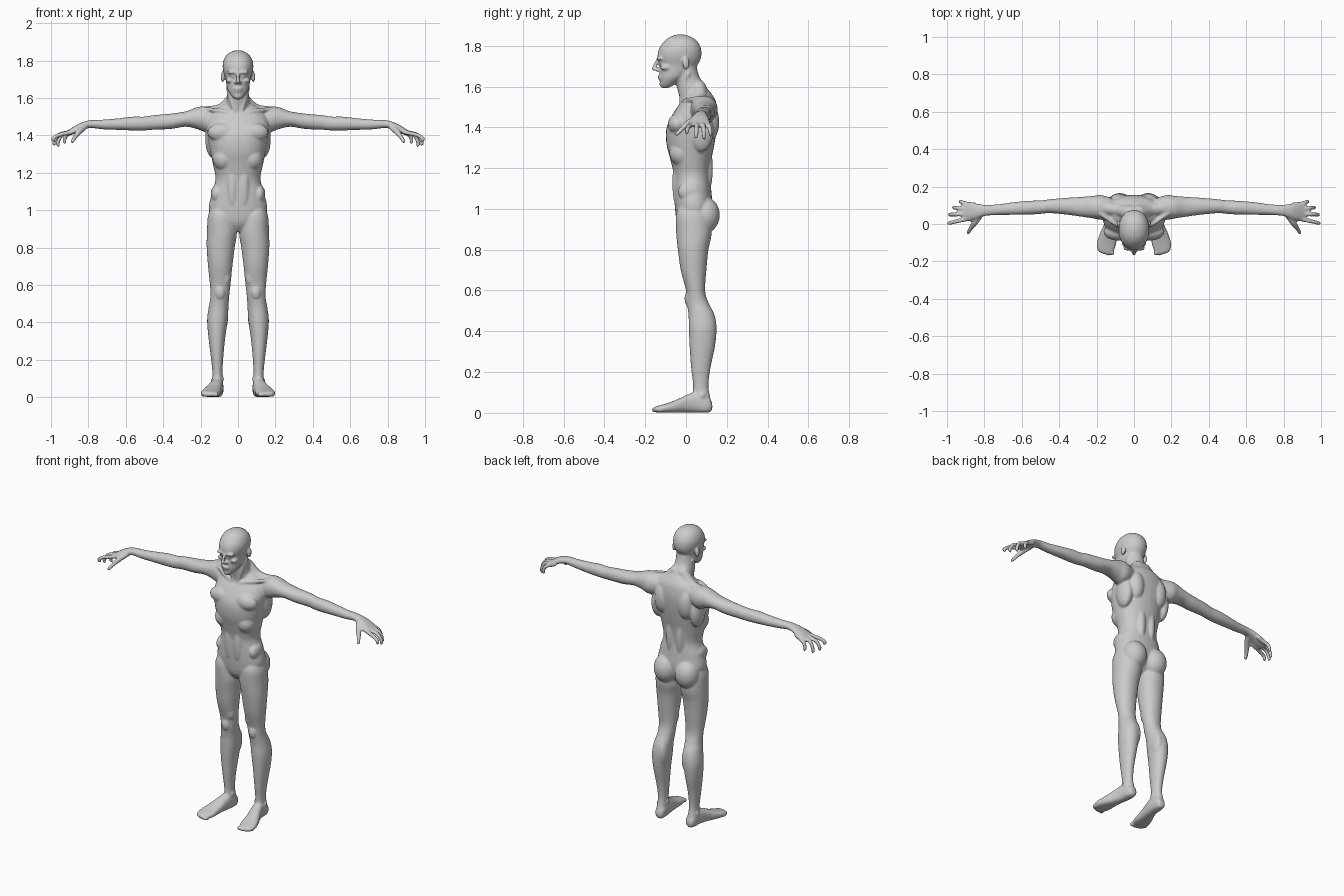
import bpy, bmesh, math
from mathutils import Vector, Matrix

bm = bmesh.new()
SIDES = (1, -1)


def spline(rows, steps=5):
    """Catmull-Rom interpolation through rows of numbers."""
    out = []
    for i in range(len(rows) - 1):
        a, b = rows[max(i - 1, 0)], rows[i]
        c, d = rows[i + 1], rows[min(i + 2, len(rows) - 1)]
        for k in range(steps):
            t = k / steps
            out.append([0.5 * (2 * q + (r - p) * t + (2 * p - 5 * q + 4 * r - s) * t * t
                               + (3 * q - p - 3 * r + s) * t ** 3)
                        for p, q, r, s in zip(a, b, c, d)])
    return out + [list(rows[-1])]


def skin(rings, n=32, power=2.2):
    """Closed surface through superellipse rings (centre, u axis, v axis)."""
    loops = []
    for c, u, v in rings:
        loop = []
        for i in range(n):
            a = 2 * math.pi * i / n
            ca, sa = math.cos(a), math.sin(a)
            loop.append(bm.verts.new(c + u * math.copysign(abs(ca) ** (2 / power), ca)
                                     + v * math.copysign(abs(sa) ** (2 / power), sa)))
        loops.append(loop)
    for p, q in zip(loops, loops[1:]):
        for i in range(n):
            j = (i + 1) % n
            bm.faces.new((p[i], p[j], q[j], q[i]))
    bm.faces.new(loops[0][::-1])
    bm.faces.new(loops[-1])


def column(rows, s=1, power=2.2):
    """Rows: z, centre x, half width, front y, back y."""
    skin([(Vector((s * x, (f + b) / 2, z)), Vector((w, 0, 0)), Vector((0, (b - f) / 2, 0)))
          for z, x, w, f, b in spline(rows)], power=power)


def tube(points, s=1):
    """Rounded tube through points x, y, z, radius."""
    pts = spline(points)
    pos = [Vector((s * p[0], p[1], p[2])) for p in pts]
    rings = []
    last = len(pos) - 1
    for i, p in enumerate(pos):
        d = (pos[min(i + 1, last)] - pos[max(i - 1, 0)]).normalized()
        q = d.to_track_quat('Z', 'Y')
        u, v, r = q @ Vector((1, 0, 0)), q @ Vector((0, 1, 0)), pts[i][3]
        ends = [(0, 1)]
        if i == 0:
            ends = [(-.95, .3), (-.7, .7), (0, 1)]
        elif i == last:
            ends = [(0, 1), (.7, .7), (.95, .3)]
        rings += [(p + d * r * o, u * r * k, v * r * k) for o, k in ends]
    skin(rings, 16, 2)


def blob(c, r, s=1):
    m = Matrix.Translation((s * c[0], c[1], c[2])) @ Matrix.Diagonal((*r, 1))
    bmesh.ops.create_uvsphere(bm, u_segments=24, v_segments=14, radius=1, matrix=m)


# torso
column([(.885, 0, .05, -.01, .07), (.93, 0, .11, -.042, .11), (1.0, 0, .155, -.054, .13),
        (1.09, 0, .141, -.058, .124), (1.165, 0, .12, -.06, .118), (1.24, 0, .133, -.076, .125),
        (1.32, 0, .15, -.096, .14), (1.40, 0, .163, -.095, .152), (1.47, 0, .165, -.062, .155),
        (1.53, 0, .135, -.02, .145), (1.565, 0, .085, -.005, .125), (1.59, 0, .05, .01, .105)])
# neck
column([(1.48, 0, .075, -.02, .13), (1.53, 0, .07, -.028, .135), (1.60, 0, .06, -.045, .098),
        (1.65, 0, .056, -.055, .065), (1.71, 0, .055, -.05, .05)], power=2)
# head
column([(1.592, 0, .016, -.118, -.09), (1.607, 0, .032, -.126, -.06), (1.64, 0, .054, -.129, -.01),
        (1.67, 0, .062, -.13, .03), (1.705, 0, .068, -.13, .056), (1.735, 0, .077, -.138, .072),
        (1.765, 0, .082, -.138, .076), (1.795, 0, .079, -.127, .071), (1.825, 0, .064, -.104, .052),
        (1.845, 0, .04, -.076, .022), (1.855, 0, .012, -.042, -.01)], power=2.1)
# nose, mouth and chin
tube([(0, -.137, 1.735, .008), (0, -.149, 1.71, .009), (0, -.158, 1.686, .011)])
blob((0, -.13, 1.65), (.024, .010, .006))
blob((0, -.127, 1.637), (.021, .011, .006))
blob((0, -.118, 1.611), (.02, .013, .014))

for s in SIDES:
    # face details and ears
    blob((.013, -.14, 1.681), (.009, .012, .008), s)
    blob((.03, -.128, 1.737), (.03, .017, .009), s)
    blob((.029, -.119, 1.716), (.013, .013, .010), s)
    blob((.046, -.1, 1.693), (.02, .027, .013), s)
    blob((.082, .0, 1.713), (.010, .018, .030), s)
    # neck muscles, trapezius, collar bone
    tube([(.052, .01, 1.66, .013), (.036, -.02, 1.59, .012), (.013, -.022, 1.515, .011)], s)
    tube([(.02, .06, 1.595, .04), (.09, .075, 1.537, .033), (.18, .09, 1.515, .04)], s)
    tube([(.015, -.024, 1.513, .011), (.09, -.005, 1.53, .011), (.18, .055, 1.542, .011)], s)
    # chest, ribs, back and hip masses
    blob((.083, -.042, 1.415), (.08, .047, .052), s)
    blob((.075, -.02, 1.275), (.06, .062, .065), s)
    blob((.082, .118, 1.425), (.05, .045, .09), s)
    blob((.135, .075, 1.38), (.04, .06, .1), s)
    blob((.035, .1, 1.2), (.028, .032, .13), s)
    blob((.03, -.045, 1.13), (.03, .022, .12), s)
    blob((.116, .02, 1.085), (.03, .06, .05), s)
    blob((.075, .093, .97), (.074, .073, .088), s)
    # leg
    column([(1.0, .09, .06, -.04, .11), (.96, .09, .072, -.05, .12), (.88, .086, .08, -.048, .126),
            (.80, .0925, .075, -.04, .11), (.70, .095, .065, -.026, .1), (.60, .095, .055, 0, .094),
            (.54, .097, .05, .004, .11), (.48, .104, .053, .012, .14), (.41, .11, .055, .014, .15),
            (.32, .113, .045, .018, .141), (.22, .112, .034, .025, .12), (.13, .11, .027, .035, .11),
            (.06, .11, .03, .03, .122), (.012, .11, .027, .04, .122)], s, 2.1)
    # kneecap, inner thigh muscle, calf and ankle bones
    blob((.096, .009, .56), (.026, .016, .036), s)
    blob((.065, .025, .645), (.026, .03, .055), s)
    blob((.083, .1, .43), (.03, .046, .085), s)
    blob((.136, .08, .085), (.011, .014, .015), s)
    blob((.085, .065, .098), (.011, .014, .015), s)
    # foot
    skin([(Vector((s * x, y, (lo + hi) / 2)), Vector((w, 0, 0)), Vector((0, 0, (hi - lo) / 2)))
          for y, x, w, lo, hi in spline([
              (.129, .108, .014, .018, .042), (.112, .108, .029, .002, .075),
              (.05, .112, .034, .001, .10), (0, .122, .038, .002, .086),
              (-.05, .136, .046, .001, .063), (-.10, .146, .052, .001, .045),
              (-.135, .150, .046, .002, .035), (-.155, .148, .034, .004, .029)])], power=2.5)
    # toes
    for x, y, r in ((.118, -.152, .015), (.14, -.153, .011), (.158, -.147, .010),
                    (.174, -.137, .010), (.188, -.122, .009)):
        blob((x, y, .015), (r, .016, .013), s)
    # arm and palm
    skin([(Vector((s * x, y, z)), Vector((0, hy, 0)), Vector((0, 0, hz)))
          for x, y, hy, z, hz in spline([
              (.10, .08, .05, 1.49, .05), (.17, .088, .066, 1.487, .068), (.22, .09, .06, 1.492, .058),
              (.28, .092, .053, 1.487, .041), (.36, .095, .045, 1.475, .041),
              (.45, .095, .037, 1.469, .039), (.50, .09, .036, 1.463, .037),
              (.56, .087, .037, 1.463, .037), (.64, .083, .034, 1.46, .031),
              (.72, .077, .029, 1.458, .026), (.79, .073, .029, 1.46, .021),
              (.84, .069, .040, 1.447, .020), (.88, .067, .048, 1.428, .018),
              (.915, .066, .043, 1.41, .013)])], power=2.1)
    # fingers: knuckle and tip positions, with a raised middle joint
    for kx, ky, tx, ty, tz in ((.895, .026, .997, .004, 1.372), (.905, .054, .993, .05, 1.352),
                               (.90, .081, .972, .088, 1.346), (.885, .106, .937, .12, 1.362)):
        tube([(kx - .03, ky, 1.428, .011), (kx, ky, 1.416, .0125),
              (kx + (tx - kx) * .6, ky + (ty - ky) * .6, 1.402, .0115),
              (tx - .008, ty, tz + .012, .0105), (tx - .012, ty, tz, .009)], s)
    # thumb
    tube([(.82, .05, 1.445, .016), (.85, .008, 1.418, .016), (.872, -.022, 1.39, .012),
          (.886, -.046, 1.366, .010)], s)

# fuse all masses into one smooth body
bmesh.ops.recalc_face_normals(bm, faces=bm.faces)
mesh = bpy.data.meshes.new("body")
bm.to_mesh(mesh)
bm.free()
body = bpy.data.objects.new("body", mesh)
bpy.context.collection.objects.link(body)
fuse = body.modifiers.new("fuse", 'REMESH')
fuse.mode = 'VOXEL'
fuse.voxel_size = .006
fuse.use_smooth_shade = True
soften = body.modifiers.new("soften", 'SMOOTH')
soften.factor = .5
soften.iterations = 5
